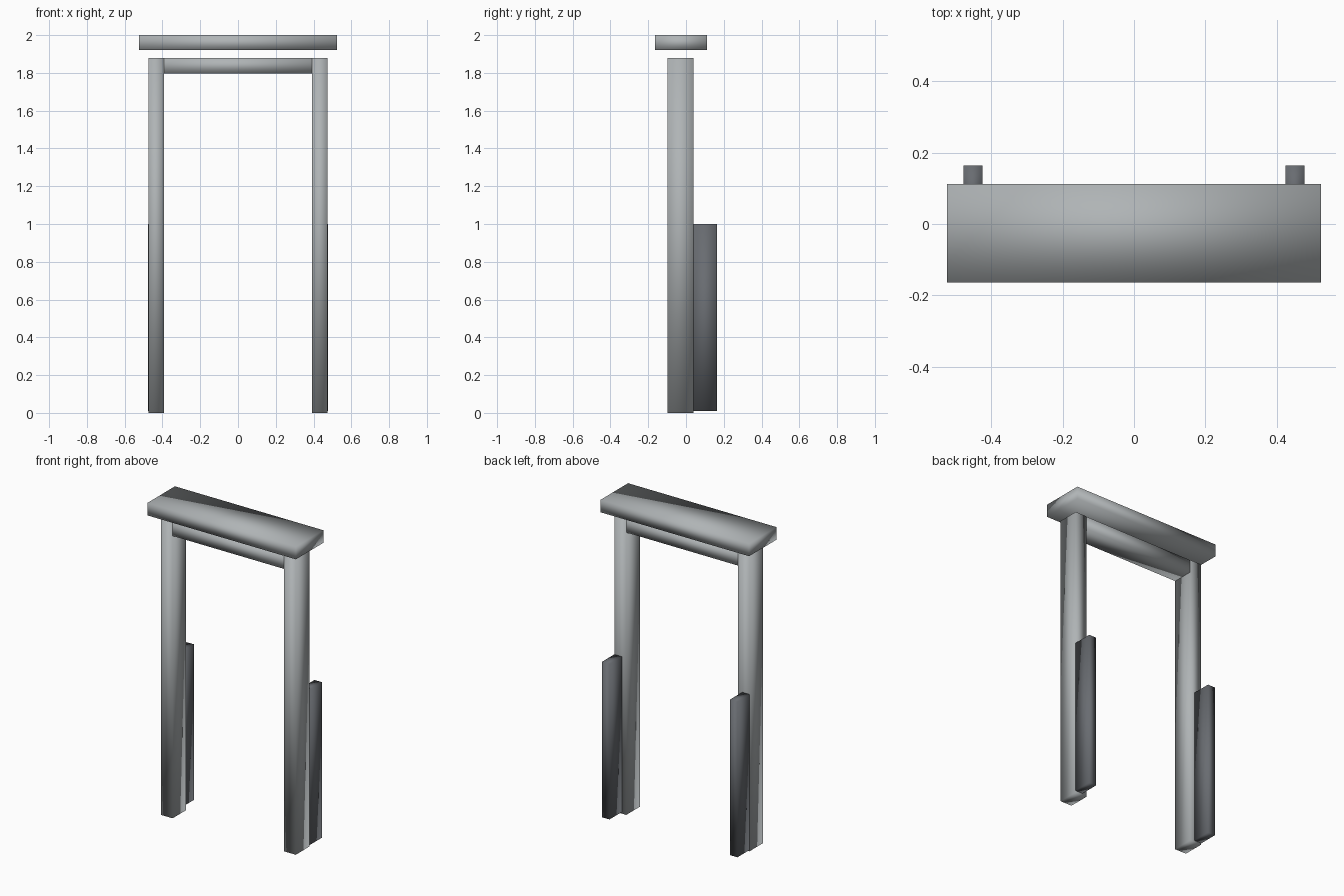
import bpy
import bmesh
from mathutils import Vector

cube = bpy.data.objects.get("Cube")
if cube:
    bpy.data.objects.remove(cube, do_unlink=True)


def make_material(name, rgb):
    mat = bpy.data.materials.new(name)
    mat.use_nodes = True
    colour = (*rgb, 1.0)
    mat.diffuse_color = colour
    bsdf = mat.node_tree.nodes["Principled BSDF"]
    bsdf.inputs["Base Color"].default_value = colour
    bsdf.inputs["Roughness"].default_value = 0.8
    return mat


def make_box(name, low, high, mat):
    """Softly shaded box spanning two opposite corners."""
    low, high = Vector(low), Vector(high)
    bm = bmesh.new()
    bmesh.ops.create_cube(bm, size=1.0)
    bmesh.ops.scale(bm, vec=high - low, verts=bm.verts)
    for face in bm.faces:
        face.smooth = True
    mesh = bpy.data.meshes.new(name)
    bm.to_mesh(mesh)
    bm.free()
    mesh.materials.append(mat)
    obj = bpy.data.objects.new(name, mesh)
    obj.location = (low + high) / 2
    bpy.context.collection.objects.link(obj)
    return obj


light_grey = make_material("light grey", (0.43, 0.455, 0.465))
dark_grey = make_material("dark grey", (0.14, 0.15, 0.165))

# Floating cap slab and the lintel let into the posts
make_box("cap", (-0.523, -0.164, 1.92), (0.523, 0.112, 2.0), light_grey)
make_box("lintel", (-0.474, -0.096, 1.798), (0.474, 0.039, 1.879), light_grey)

# Posts with a narrow support standing behind each
for side, sign in (("left", 1), ("right", -1)):
    for part, inner, outer, front, back, bottom, top, mat in (
        ("post", 0.393, 0.475, -0.097, 0.04, 0.0, 1.88, light_grey),
        ("support", 0.424, 0.477, 0.04, 0.164, 0.01, 1.0, dark_grey),
    ):
        x0, x1 = sorted((sign * inner, sign * outer))
        make_box(f"{side}_{part}", (x0, front, bottom), (x1, back, top), mat)
